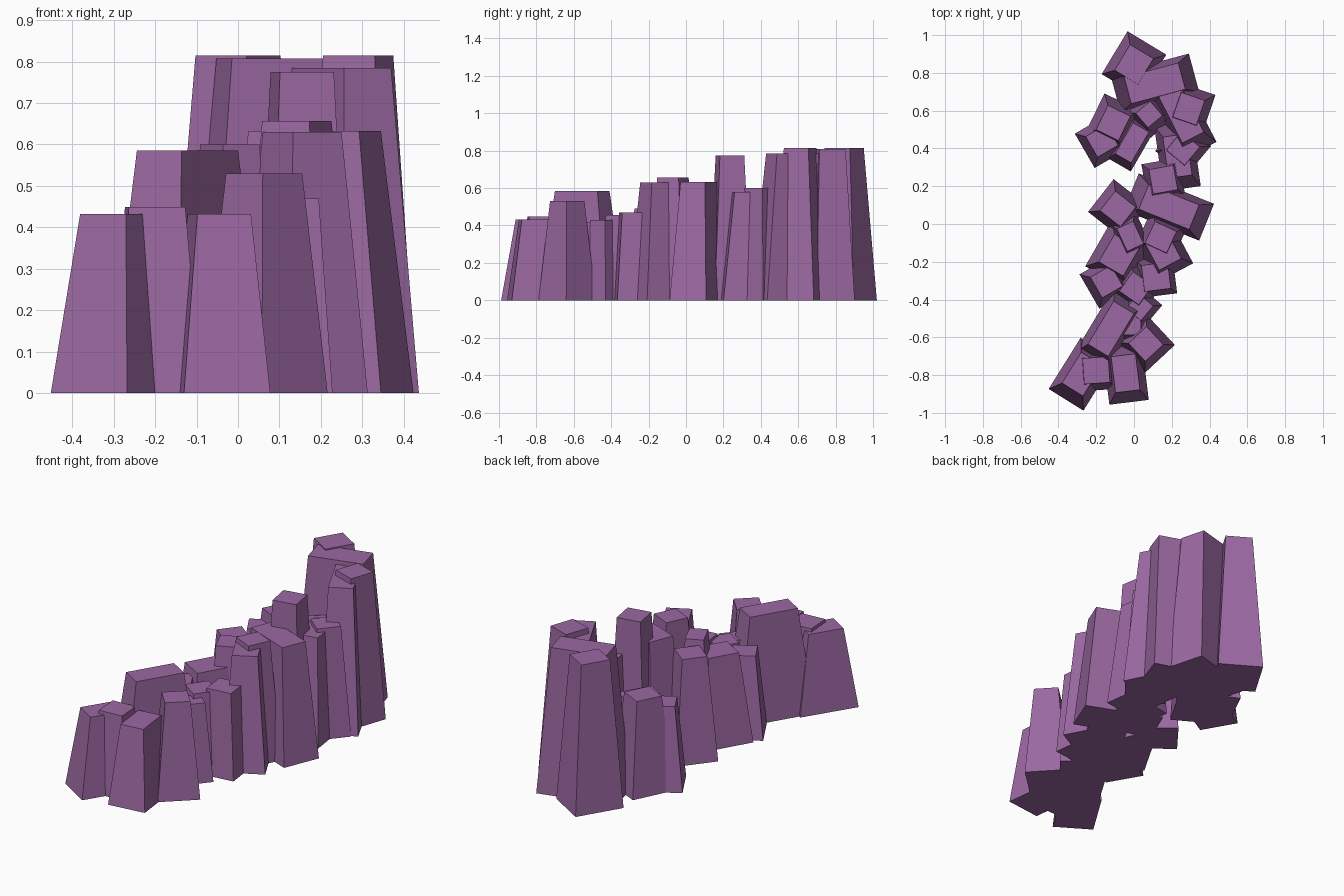
import bpy, bmesh, math
from mathutils import Matrix

purple = bpy.data.materials.new("purple_rock")
purple.diffuse_color = (0.33, 0.14, 0.36, 1)


def column(name, x, y, w, d, angle, h, taper=0.6):
    """Four-sided rock column: a box whose top face is scaled inwards."""
    bm = bmesh.new()
    bmesh.ops.create_cube(bm, size=1)
    for v in bm.verts:
        k = taper if v.co.z > 0 else 1
        v.co = (v.co.x * w * k, v.co.y * d * k, (v.co.z + 0.5) * h)
    bm.transform(Matrix.Translation((x, y, 0)) @ Matrix.Rotation(math.radians(angle), 4, 'Z'))
    mesh = bpy.data.meshes.new(name)
    bm.to_mesh(mesh)
    bm.free()
    mesh.materials.append(purple)
    bpy.context.collection.objects.link(bpy.data.objects.new(name, mesh))


# x, y, base width, base depth, turn, height, (taper)
back = [
    (0.0, 0.845, 0.24, 0.265, -31, 0.815, 0.6),
    (0.11, 0.745, 0.43, 0.21, 15, 0.808, 0.69),
    (0.29, 0.61, 0.22, 0.23, -19, 0.815),
    (0.25, 0.58, 0.20, 0.43, 27, 0.785, 0.64),
    (0.26, 0.40, 0.21, 0.21, -40, 0.60),
    (0.23, 0.36, 0.20, 0.35, 8, 0.58, 0.63),
    (-0.11, 0.535, 0.22, 0.24, -26, 0.52),
    (-0.17, 0.44, 0.21, 0.21, 30, 0.46),
    (-0.01, 0.43, 0.14, 0.27, -30, 0.46, 0.7),
    (0.08, 0.58, 0.20, 0.20, -50, 0.50, 0.5),
]
middle = [
    (0.155, 0.235, 0.20, 0.20, 10, 0.775, 0.66),
    (0.185, 0.09, 0.43, 0.21, -22, 0.632, 0.67),
    (-0.085, 0.08, 0.23, 0.22, -38, 0.57),
    (0.142, -0.07, 0.21, 0.21, -25, 0.657),
    (0.155, -0.145, 0.22, 0.26, 28, 0.63),
    (-0.02, -0.065, 0.16, 0.22, 25, 0.60),
    (-0.08, -0.165, 0.25, 0.28, -30, 0.49),
    (-0.145, -0.305, 0.21, 0.21, 30, 0.45),
    (0.117, -0.28, 0.20, 0.20, 7, 0.47, 0.7),
    (0.01, -0.34, 0.21, 0.21, -35, 0.455),
    (0.03, -0.44, 0.17, 0.17, -40, 0.43),
]
front = [
    (-0.122, -0.555, 0.20, 0.42, -31, 0.585, 0.63),
    (-0.275, -0.795, 0.217, 0.32, -32, 0.432),
    (-0.20, -0.775, 0.21, 0.21, 4, 0.449, 0.65),
    (-0.045, -0.79, 0.21, 0.31, 7, 0.432, 0.62),
    (0.063, -0.635, 0.217, 0.217, 43, 0.53),
    (-0.02, -0.53, 0.19, 0.19, 0, 0.42),
]

for group, rows in (("back", back), ("middle", middle), ("front", front)):
    for i, row in enumerate(rows, 1):
        column(f"{group}_rock_column_{i}", *row)
